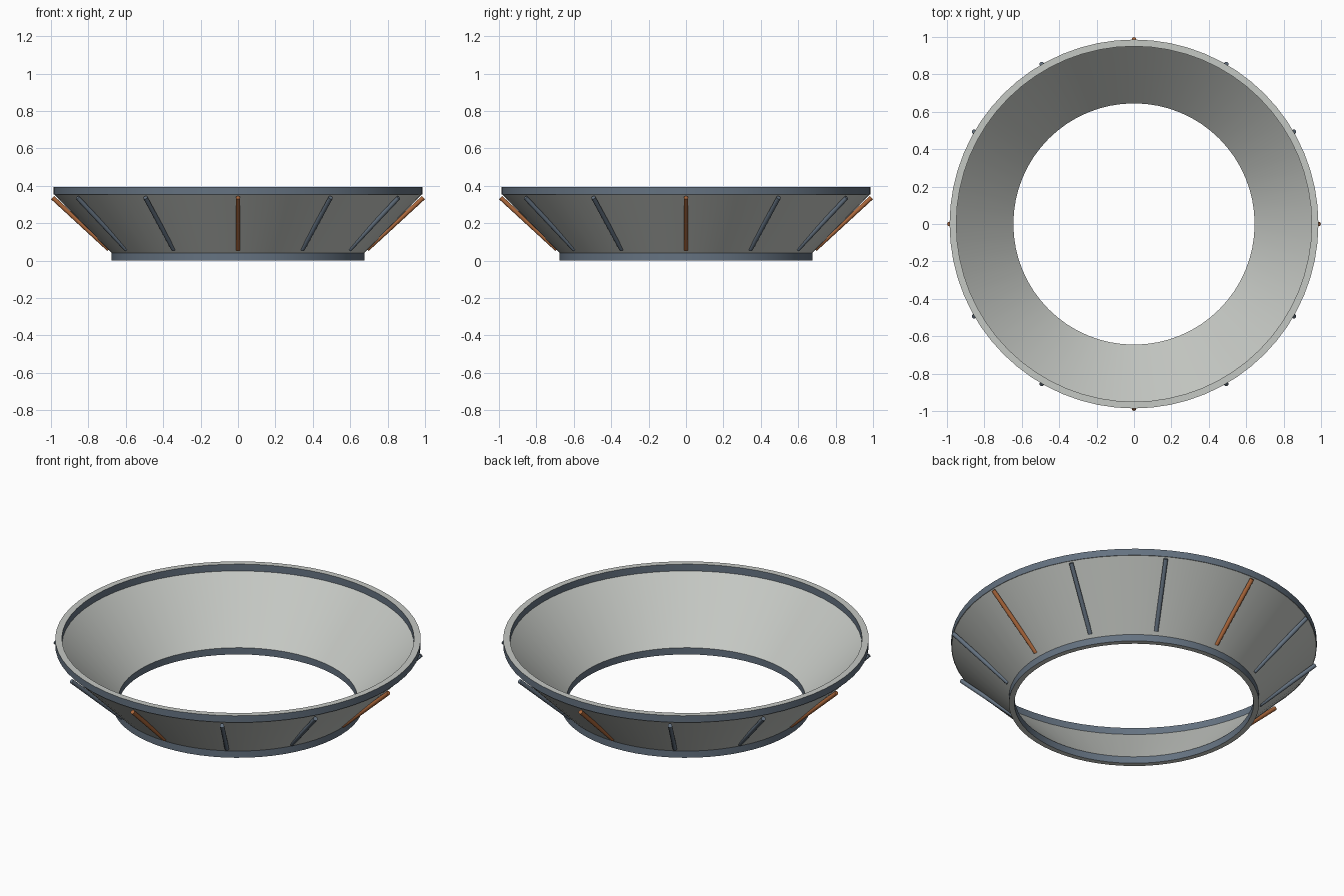
import bpy, bmesh, math
from mathutils import Vector

SEGMENTS = 64
cube = bpy.data.objects.get("Cube")
if cube:
    bpy.data.objects.remove(cube, do_unlink=True)


def material(name, rgb):
    m = bpy.data.materials.new(name)
    m.use_nodes = True
    m.diffuse_color = (*rgb, 1)
    m.node_tree.nodes["Principled BSDF"].inputs["Base Color"].default_value = (*rgb, 1)
    return m


pale = material("pale grey", (0.56, 0.58, 0.55))
slate = material("slate blue", (0.13, 0.17, 0.22))
copper = material("copper orange", (0.42, 0.14, 0.045))


def finish(name, bm, mats):
    bmesh.ops.recalc_face_normals(bm, faces=bm.faces)
    mesh = bpy.data.meshes.new(name)
    for m in mats:
        mesh.materials.append(m)
    # Flat end faces of the bands take the second material
    if len(mats) > 1:
        for f in bm.faces:
            f.normal_update()
            f.material_index = int(abs(f.normal.z) > 0.9)
    bm.to_mesh(mesh)
    bm.free()
    ob = bpy.data.objects.new(name, mesh)
    bpy.context.collection.objects.link(ob)
    bpy.ops.object.select_all(action='DESELECT')
    ob.select_set(True)
    bpy.context.view_layer.objects.active = ob
    bpy.ops.object.shade_smooth_by_angle(angle=math.radians(35))
    return ob


def lathe(name, profile, mats):
    """Revolve a closed (radius, height) profile around z."""
    bm = bmesh.new()
    verts = [bm.verts.new((r, 0, z)) for r, z in profile]
    edges = [bm.edges.new((v, verts[(i + 1) % len(verts)])) for i, v in enumerate(verts)]
    bmesh.ops.spin(bm, geom=verts + edges, cent=(0, 0, 0), axis=(0, 0, 1),
                   angle=math.tau, steps=SEGMENTS, use_merge=True)
    bmesh.ops.remove_doubles(bm, verts=bm.verts, dist=0.0001)
    return finish(name, bm, mats)


def rod(name, start, end, radius, mat):
    """Round bar between two points."""
    a, b = Vector(start), Vector(end)
    bm = bmesh.new()
    bmesh.ops.create_cone(bm, cap_ends=True, segments=12, radius1=radius,
                          radius2=radius, depth=(b - a).length)
    turn = (b - a).to_track_quat('Z', 'Y').to_matrix().to_4x4()
    bm.transform(turn)
    bmesh.ops.translate(bm, verts=bm.verts, vec=(a + b) / 2)
    return finish(name, bm, [mat])


# Flared wall
lathe("flared_wall", [(0.645, 0.04), (0.675, 0.04), (0.983, 0.355), (0.95, 0.355)], [pale])

# Bands at the rim and the foot
lathe("rim_band", [(0.95, 0.355), (0.986, 0.355), (0.986, 0.395), (0.95, 0.395)], [slate, pale])
lathe("foot_band", [(0.645, 0), (0.675, 0), (0.675, 0.04), (0.645, 0.04)], [slate, pale])

# Twelve sloping ribs, every third one copper
for i in range(12):
    a = i * math.tau / 12
    c, s = math.cos(a), math.sin(a)
    rod(f"rib_{i + 1}", (0.69 * c, 0.69 * s, 0.06), (0.991 * c, 0.991 * s, 0.337),
        0.012, slate if i % 3 else copper)
